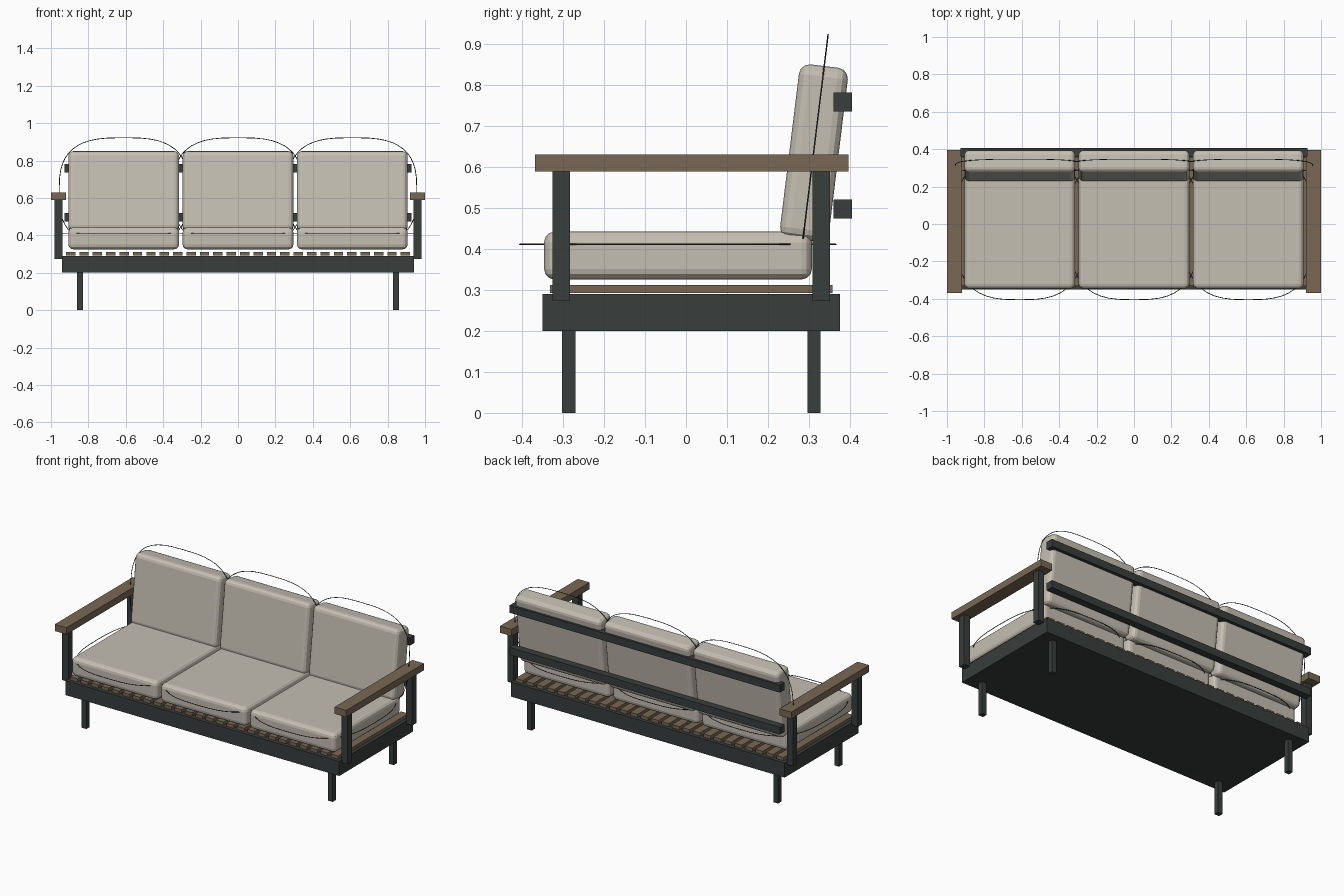
import bpy, math
from mathutils import Matrix, Vector

if "Cube" in bpy.data.objects:
    bpy.data.objects.remove(bpy.data.objects["Cube"])


def material(name, rgb):
    m = bpy.data.materials.new(name)
    m.diffuse_color = (*rgb, 1)
    m.use_nodes = True
    m.node_tree.nodes["Principled BSDF"].inputs["Base Color"].default_value = m.diffuse_color
    return m


METAL = material("dark_metal", (0.04, 0.048, 0.046))
WOOD = material("wood", (0.19, 0.14, 0.09))
FABRIC = material("fabric", (0.56, 0.52, 0.45))


def box(name, x, y, z, mat, bevel=0.0):
    """Box from (min, max) ranges, optionally rounded."""
    c = Vector([(a + b) / 2 for a, b in (x, y, z)])
    bpy.ops.mesh.primitive_cube_add(size=1, location=c)
    ob = bpy.context.object
    ob.name = name
    ob.data.transform(Matrix.Diagonal((x[1] - x[0], y[1] - y[0], z[1] - z[0], 1)))
    ob.data.materials.append(mat)
    if bevel:
        m = ob.modifiers.new("round", 'BEVEL')
        m.width, m.segments = bevel, 3
    return ob


def piping(name, a, b, matrix):
    """Thin closed cord in a rounded-square loop."""
    cu = bpy.data.curves.new(name, 'CURVE')
    cu.dimensions = '3D'
    cu.bevel_depth, cu.bevel_resolution = 0.002, 1
    n = 48
    sp = cu.splines.new('POLY')
    sp.points.add(n - 1)
    for i, p in enumerate(sp.points):
        t = 2 * math.pi * i / n
        c, s = math.cos(t), math.sin(t)
        p.co = (a * math.copysign(abs(c) ** 0.68, c),
                b * math.copysign(abs(s) ** 0.68, s), 0, 1)
    sp.use_cyclic_u = True
    ob = bpy.data.objects.new(name, cu)
    ob.matrix_world = matrix
    cu.materials.append(METAL)
    bpy.context.collection.objects.link(ob)


# Base frame
box("base_frame", (-0.94, 0.94), (-0.35, 0.375), (0.2, 0.29), METAL)

# Seat slats
COUNT = 26
for i in range(COUNT):
    x = -0.895 + 1.79 * i / (COUNT - 1)
    box("seat_slat", (x - 0.025, x + 0.025), (-0.332, 0.357), (0.292, 0.312), WOOD)

# Legs, arm posts and armrests on both sides
for s in (-1, 1):
    def span(a, b):
        return tuple(sorted((s * a, s * b)))
    for y in (-0.286, 0.312):
        box("leg", span(0.83, 0.862), (y - 0.016, y + 0.016), (0, 0.2), METAL)
    for y in (-0.304, 0.33):
        box("arm_post", span(0.938, 0.98), (y - 0.021, y + 0.021), (0.273, 0.59), METAL)
    box("armrest", span(0.92, 1.0), (-0.368, 0.396), (0.588, 0.63), WOOD)

# Back rails
for z in (0.497, 0.758):
    box("back_rail", (-0.928, 0.928), (0.36, 0.405), (z - 0.023, z + 0.023), METAL)

# Cushions with piping
for x in (-0.611, 0, 0.611):
    box("seat_cushion", (x - 0.296, x + 0.296), (-0.346, 0.307), (0.325, 0.442), FABRIC, 0.026)
    piping("seat_piping", 0.345, 0.385, Matrix.Translation((x, -0.02, 0.411)))
    back = box("back_cushion", (x - 0.296, x + 0.296), (0.252, 0.372), (0.42, 0.847), FABRIC, 0.026)
    back.rotation_euler.x = math.radians(-7)
    piping("back_piping", 0.345, 0.29,
           Matrix.Translation((x, 0.311, 0.634)) @ Matrix.Rotation(math.radians(83), 4, 'X'))
